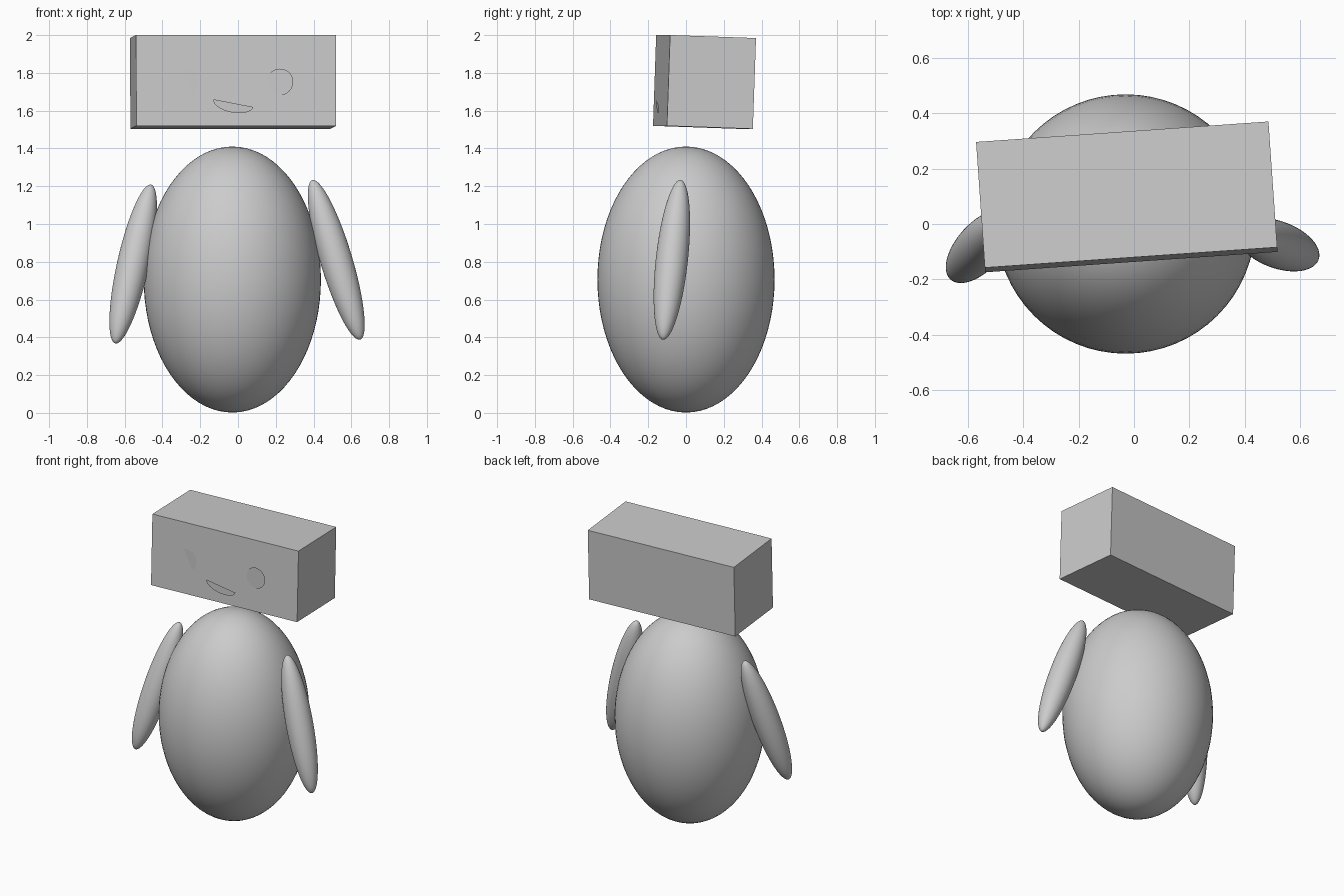
import bpy, math
from mathutils import Vector, Matrix

if "Cube" in bpy.data.objects:
    bpy.data.objects.remove(bpy.data.objects["Cube"])


def ellipsoid(name, centre, semi, axis=(0, 0, 1)):
    """Smooth ellipsoid whose local z points along axis."""
    bpy.ops.mesh.primitive_uv_sphere_add(segments=64, ring_count=40, radius=1)
    ob = bpy.context.object
    ob.name = name
    ob.location = centre
    ob.rotation_euler = Vector(axis).to_track_quat('Z', 'Y').to_euler()
    ob.scale = semi
    bpy.ops.object.shade_smooth()
    return ob


def flat_shape(name, centre, rx, rz, start=0, sweep=360, roll=0, turn=0):
    """Flat elliptical patch facing -y; a sweep of 180 gives a half disc."""
    n = 48
    count = n if sweep == 360 else n + 1
    pts = []
    for i in range(count):
        a = math.radians(start + sweep * i / n)
        pts.append((rx * math.cos(a), 0, rz * math.sin(a)))
    me = bpy.data.meshes.new(name)
    me.from_pydata(pts, [], [list(range(count))])
    ob = bpy.data.objects.new(name, me)
    bpy.context.collection.objects.link(ob)
    ob.matrix_world = (Matrix.Translation(centre)
                       @ Matrix.Rotation(math.radians(turn), 4, 'Z')
                       @ Matrix.Rotation(math.radians(roll), 4, 'Y'))
    return ob


# Egg-shaped body
ellipsoid("body", (-0.03, 0, 0.706), (0.469, 0.469, 0.704))

# Arms, each hanging at its own angle
arm_size = (0.085, 0.085, 0.443)
ellipsoid("right_arm", (0.52, -0.075, 0.81), arm_size, (-0.30, 0.11, 1))
ellipsoid("left_arm", (-0.555, -0.08, 0.788), arm_size, (0.225, 0.25, 1))

# Box head, slightly turned and tipped back
bpy.ops.mesh.primitive_cube_add(size=1, location=(-0.026, 0.098, 1.752))
head = bpy.context.object
head.name = "head"
head.scale = (1.06, 0.456, 0.481)
head.rotation_euler = (math.radians(-2), 0, math.radians(4))

# Flat eyes (the left one half sunk into the face) and smile
flat_shape("left_eye", (-0.28, -0.148, 1.754), 0.07, 0.07)
flat_shape("right_eye", (0.222, -0.123, 1.752), 0.07, 0.07)
flat_shape("mouth", (-0.025, -0.150, 1.64), 0.107, 0.05,
           start=180, sweep=180, roll=11, turn=4)
